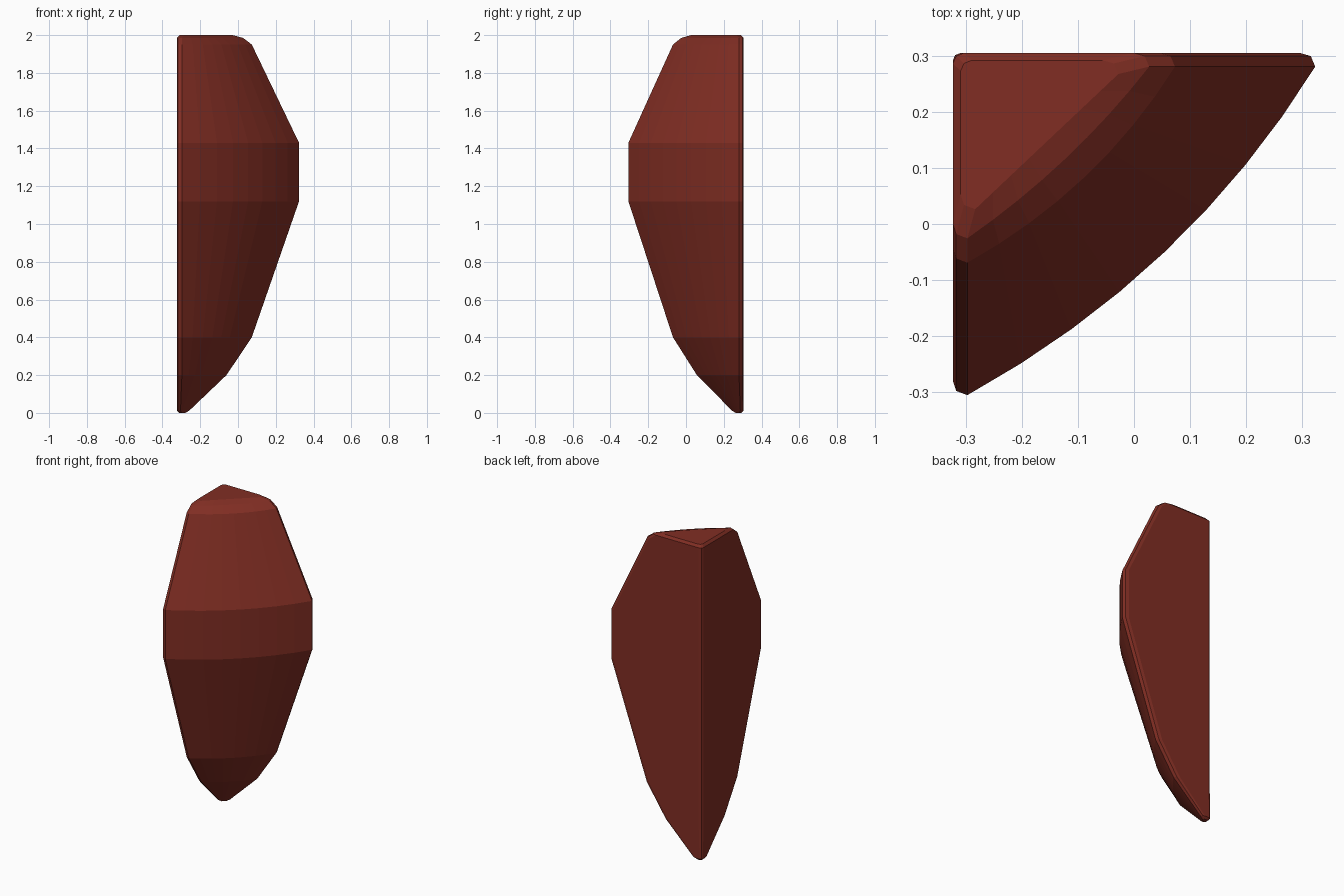
import bpy, bmesh, math

if "Cube" in bpy.data.objects:
    bpy.data.objects.remove(bpy.data.objects["Cube"])

WIDTH, DEPTH = 0.646, 0.61
ARC_STEPS = 8

# Levels: height, leg length, bulge of the front curve, inset of the rim
LEVELS = [
    (0.0, 0.045, 0.0, 0.012),
    (0.012, 0.065, 0.0, 0.0),
    (0.2, 0.262, 0.05, 0.0),
    (0.4, 0.396, 0.06, 0.0),
    (1.12, WIDTH, 0.063, 0.0),
    (1.43, WIDTH, 0.063, 0.0),
    (1.95, 0.396, 0.06, 0.0),
    (1.985, 0.35, 0.035, 0.0),
    (2.0, 0.295, 0.0, 0.014),
]


def ring(s, bulge, inset):
    """Corner section with chamfered corners and a bowed front."""
    c = min(0.02, s * 0.22)
    tip = [(s - 1.4 * c, inset), (s - 0.4 * c, inset + 0.3 * c)]
    pts = [(inset + 0.3 * c, inset + 0.3 * c), (inset + c, inset)] + tip
    a, b = s, inset + 1.3 * c
    for i in range(ARC_STEPS + 1):
        t = i / ARC_STEPS
        bow = bulge * s * 4 * t * (1 - t)
        pts.append((a + (b - a) * t + bow, b + (a - b) * t + bow))
    pts += [(v, u) for u, v in reversed(tip)]
    pts.append((inset, inset + c))
    return pts


# Wedge body lofted through the levels
bm = bmesh.new()
rings = []
for z, s, bulge, inset in LEVELS:
    rings.append([bm.verts.new((-WIDTH / 2 + u, DEPTH / 2 - v * DEPTH / WIDTH, z))
                  for u, v in ring(s, bulge, inset)])
for low, high in zip(rings, rings[1:]):
    n = len(low)
    for i in range(n):
        j = (i + 1) % n
        bm.faces.new((low[i], low[j], high[j], high[i]))
bm.faces.new(rings[0])
bm.faces.new(rings[-1])
bmesh.ops.recalc_face_normals(bm, faces=bm.faces[:])
mesh = bpy.data.meshes.new("wedge_body")
bm.to_mesh(mesh)
bm.free()
body = bpy.data.objects.new("wedge_body", mesh)
bpy.context.collection.objects.link(body)

# Dark red material
mat = bpy.data.materials.new("dark_red")
mat.diffuse_color = (0.22, 0.027, 0.017, 1)
mat.use_nodes = True
mat.node_tree.nodes["Principled BSDF"].inputs["Base Color"].default_value = mat.diffuse_color
mesh.materials.append(mat)
